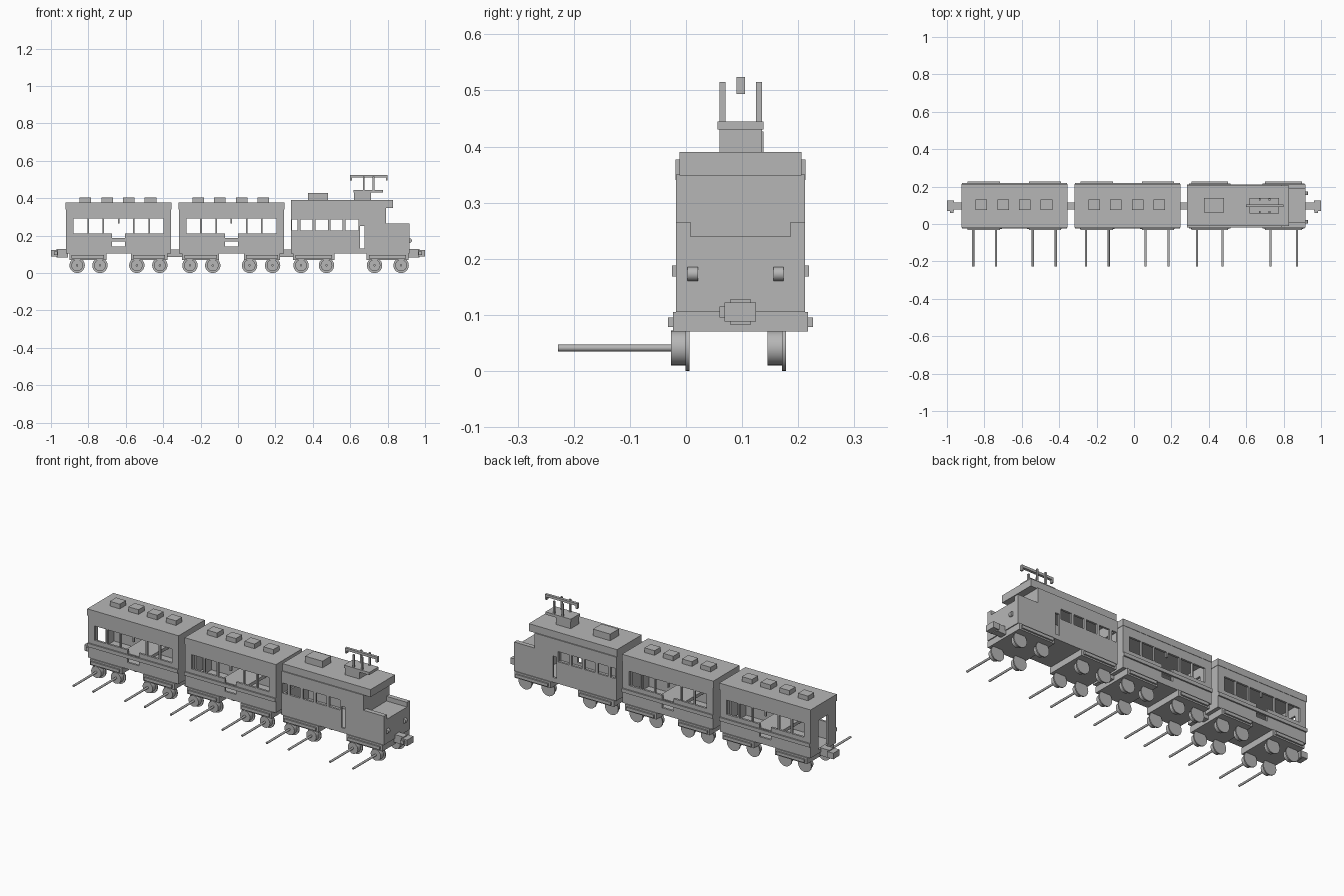
import bpy, bmesh
from mathutils import Matrix, Vector

cube = bpy.data.objects.get("Cube")
if cube:
    bpy.data.objects.remove(cube)

GREY = (0.47, 0.47, 0.47, 1)
mat = bpy.data.materials.new("plain grey")
mat.use_nodes = True
mat.diffuse_color = GREY
mat.node_tree.nodes["Principled BSDF"].inputs["Base Color"].default_value = GREY

YC = 0.097  # centre line of the train


def finish(name, bm):
    mesh = bpy.data.meshes.new(name)
    bm.to_mesh(mesh)
    bm.free()
    mesh.materials.append(mat)
    ob = bpy.data.objects.new(name, mesh)
    bpy.context.collection.objects.link(ob)
    return ob


def add_box(bm, x0, x1, y0, y1, z0, z1):
    size = Vector((x1 - x0, y1 - y0, z1 - z0))
    mid = Vector((x0 + x1, y0 + y1, z0 + z1)) / 2
    bmesh.ops.create_cube(bm, size=1, matrix=Matrix.Translation(mid) @ Matrix.Diagonal((*size, 1)))


def boxes(name, *parts):
    bm = bmesh.new()
    for p in parts:
        add_box(bm, *p)
    return finish(name, bm)


def mid_box(x0, x1, half, z0, z1):
    return (x0, x1, YC - half, YC + half, z0, z1)


def add_rod(bm, x, z, y0, y1, r, sides=28):
    # cylinder lying along y, smooth sides and flat caps
    m = Matrix.Translation((x, (y0 + y1) / 2, z)) @ Matrix.Rotation(1.5707963, 4, "X")
    made = bmesh.ops.create_cone(bm, cap_ends=True, segments=sides, radius1=r, radius2=r,
                                 depth=y1 - y0, matrix=m)
    for f in {f for v in made["verts"] for f in v.link_faces}:
        f.smooth = len(f.verts) == 4


def cut(ob, *parts):
    # each opening is cut and the cutter thrown away
    for p in parts:
        cutter = boxes("cutter", p)
        mod = ob.modifiers.new("cut", "BOOLEAN")
        mod.operation, mod.solver, mod.object = "DIFFERENCE", "EXACT", cutter
        deps = bpy.context.evaluated_depsgraph_get()
        new = bpy.data.meshes.new_from_object(ob.evaluated_get(deps))
        ob.modifiers.clear()
        old, ob.data = ob.data, new
        bpy.data.meshes.remove(old)
        bpy.data.objects.remove(cutter)


def bogie(name, x0, x1, wheels):
    mid, half = (x0 + x1) / 2, (x1 - x0) / 2
    boxes(name + "_frame", mid_box(x0, x1, 0.12, 0.07, 0.105),
          mid_box(mid - half * 0.88, mid + half * 0.88, 0.129, 0.078, 0.095))
    bm = bmesh.new()
    for x in wheels:
        for y in (-0.027, 0.145):
            add_rod(bm, x, 0.041, y, y + 0.026, 0.031)
            add_rod(bm, x, 0.041, y + 0.026, y + 0.033, 0.041)
        add_rod(bm, x, 0.041, -0.228, -0.02, 0.006, 12)
    finish(name + "_wheels", bm)


def coach(name, cx):
    hx, hy = 0.281, 0.114
    body = boxes(name + "_body", mid_box(cx - hx, cx + hx, hy, 0.105, 0.345))
    windows = []
    for i in range(6):
        x = cx + (i - 2.5) * 0.0815
        windows.append(mid_box(x - 0.0365, x + 0.0365, 0.2, 0.212, 0.292))
    cut(body, mid_box(cx - hx + 0.012, cx + hx - 0.012, hy - 0.012, 0.117, 0.36),
        *windows,
        mid_box(cx - 0.035, cx + 0.035, 0.2, 0.142, 0.265),
        mid_box(cx - 0.4, cx + 0.4, 0.042, 0.125, 0.29))
    boxes(name + "_roof", mid_box(cx - hx - 0.002, cx + hx + 0.002, 0.116, 0.34, 0.377))
    boxes(name + "_belts",
          *[(cx - hx, cx + hx, YC + s * 0.117 - 0.005, YC + s * 0.117 + 0.005, 0.168, 0.188)
            for s in (-1, 1)])
    boxes(name + "_table", mid_box(cx - 0.075, cx + 0.075, 0.104, 0.17, 0.188))
    boxes(name + "_roof_vents",
          *[(cx + o - 0.031, cx + o + 0.031, 0.075, 0.13, 0.375, 0.403)
            for o in (-0.178, -0.062, 0.054, 0.17)])
    bogie(name + "_rear_bogie", cx - 0.264, cx - 0.066, (cx - 0.222, cx - 0.1))
    bogie(name + "_front_bogie", cx + 0.066, cx + 0.26, (cx + 0.097, cx + 0.22))


coach("rear_coach", -0.638)
coach("middle_coach", -0.035)

# Locomotive body with windows and side doors
loco = boxes("loco_body", mid_box(0.283, 0.79, 0.115, 0.105, 0.35))
spans = [(0.288, 0.318), (0.334, 0.398), (0.414, 0.48), (0.495, 0.56), (0.576, 0.644)]
cut(loco, mid_box(0.297, 0.778, 0.103, 0.117, 0.36),
    *[mid_box(a, b, 0.2, 0.228, 0.285) for a, b in spans],
    mid_box(0.653, 0.677, 0.2, 0.132, 0.252))
boxes("loco_roof", mid_box(0.283, 0.83, 0.109, 0.348, 0.39))
boxes("loco_nose", mid_box(0.788, 0.917, 0.115, 0.105, 0.24))
boxes("nose_side_rails",
      (0.788, 0.917, YC - 0.115, YC - 0.089, 0.24, 0.266),
      (0.788, 0.917, YC + 0.089, YC + 0.115, 0.24, 0.266))
bm = bmesh.new()
for y in (0.003, 0.156):
    add_rod(bm, 0.917, 0.173, y, y + 0.018, 0.0125, 20)
finish("headlights", bm)
bogie("loco_rear_bogie", 0.295, 0.516, (0.337, 0.473))
bogie("loco_front_bogie", 0.687, 0.912, (0.73, 0.872))

# Roof equipment and current collector
boxes("roof_box", (0.373, 0.48, 0.062, 0.138, 0.388, 0.427))
boxes("collector_base", (0.62, 0.71, 0.06, 0.135, 0.388, 0.43),
      (0.617, 0.774, 0.056, 0.138, 0.43, 0.445))
bm = bmesh.new()
for x in (0.672, 0.725):
    for y in (0.065, 0.13):
        add_box(bm, x - 0.005, x + 0.005, y - 0.005, y + 0.005, 0.445, 0.515)
finish("collector_posts", bm)
boxes("collector_bar", (0.6, 0.8, 0.09, 0.105, 0.51, 0.524),
      (0.6, 0.61, 0.09, 0.105, 0.494, 0.51), (0.79, 0.8, 0.09, 0.105, 0.494, 0.51))

# Couplers at both ends and between the vehicles
for name, s in (("front", 1), ("rear", -1)):
    def span(a, b):
        return sorted((s * a, s * b))
    boxes(name + "_coupler",
          mid_box(*span(0.91, 0.97), 0.019, 0.083, 0.127),
          mid_box(*span(0.962, 1.0), 0.028, 0.088, 0.122),
          (*span(0.965, 0.985), 0.06, 0.07, 0.095, 0.115))
for name, x in (("rear", -0.336), ("front", 0.265)):
    boxes(name + "_link", mid_box(x - 0.045, x + 0.045, 0.019, 0.085, 0.125))
